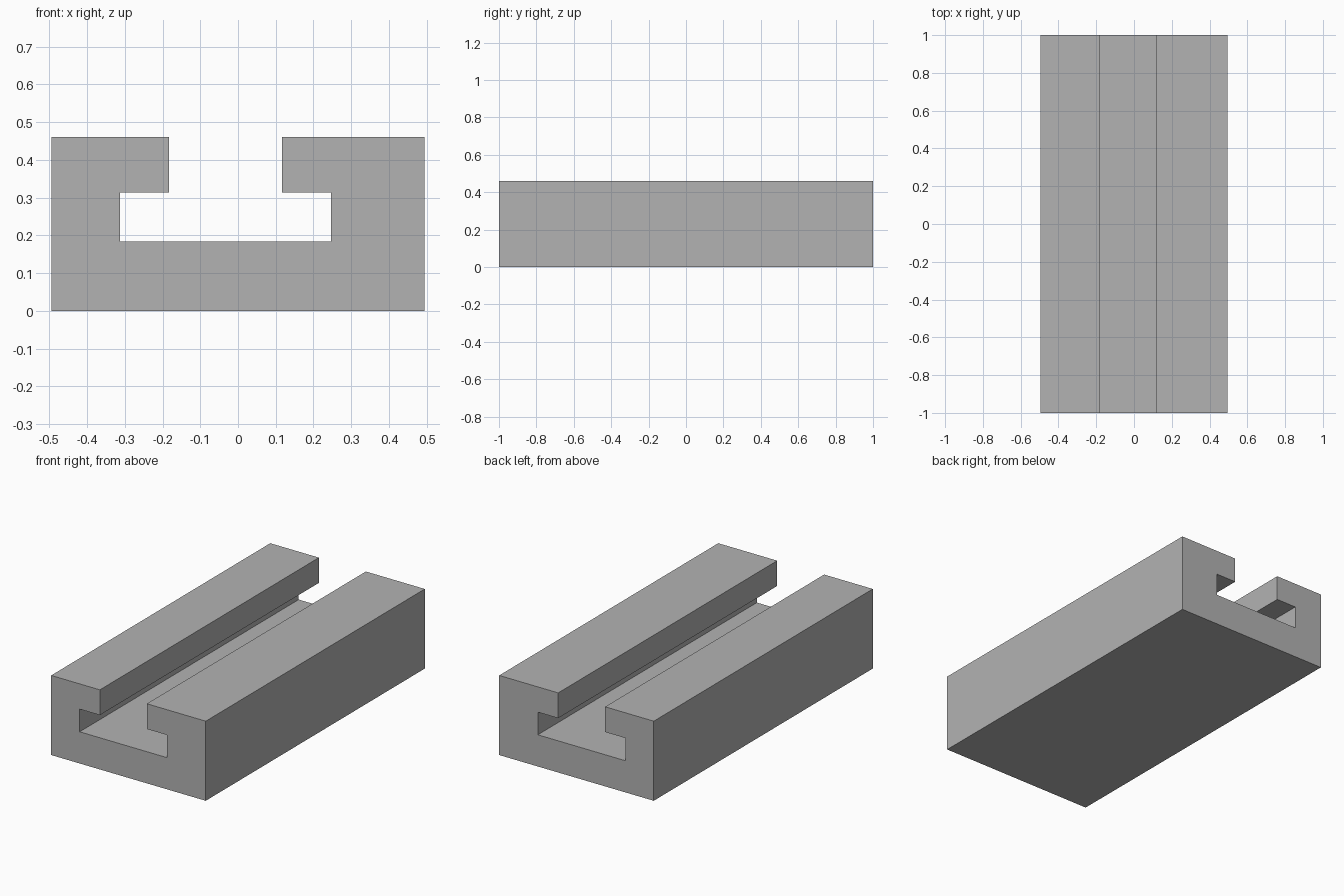
import bpy
import bmesh

cube = bpy.data.objects.get("Cube")
if cube:
    bpy.data.objects.remove(cube, do_unlink=True)

# Plain grey metal
grey = bpy.data.materials.new("grey_metal")
grey.use_nodes = True
colour = (0.45, 0.45, 0.45, 1)
grey.diffuse_color = colour
grey.node_tree.nodes["Principled BSDF"].inputs["Base Color"].default_value = colour

# Cross-section levels
half_width, half_length = 0.494, 1.0
floor, lip, top = 0.183, 0.314, 0.46
slot_left, slot_right = 0.247, -0.312
gap_left, gap_right = 0.117, -0.183

profile = [
    (-half_width, 0), (half_width, 0), (half_width, top),
    (gap_left, top), (gap_left, lip), (slot_left, lip), (slot_left, floor),
    (slot_right, floor), (slot_right, lip), (gap_right, lip), (gap_right, top),
    (-half_width, top),
]

# Slotted rail: the profile extruded from front to back
bm = bmesh.new()
front = bm.faces.new([bm.verts.new((x, -half_length, z)) for x, z in profile])
result = bmesh.ops.extrude_face_region(bm, geom=[front], use_keep_orig=True)
moved = [g for g in result["geom"] if isinstance(g, bmesh.types.BMVert)]
bmesh.ops.translate(bm, verts=moved, vec=(0, 2 * half_length, 0))
bmesh.ops.recalc_face_normals(bm, faces=bm.faces)
mesh = bpy.data.meshes.new("slotted_rail")
bm.to_mesh(mesh)
bm.free()
mesh.materials.append(grey)
rail = bpy.data.objects.new("slotted_rail", mesh)
bpy.context.collection.objects.link(rail)
